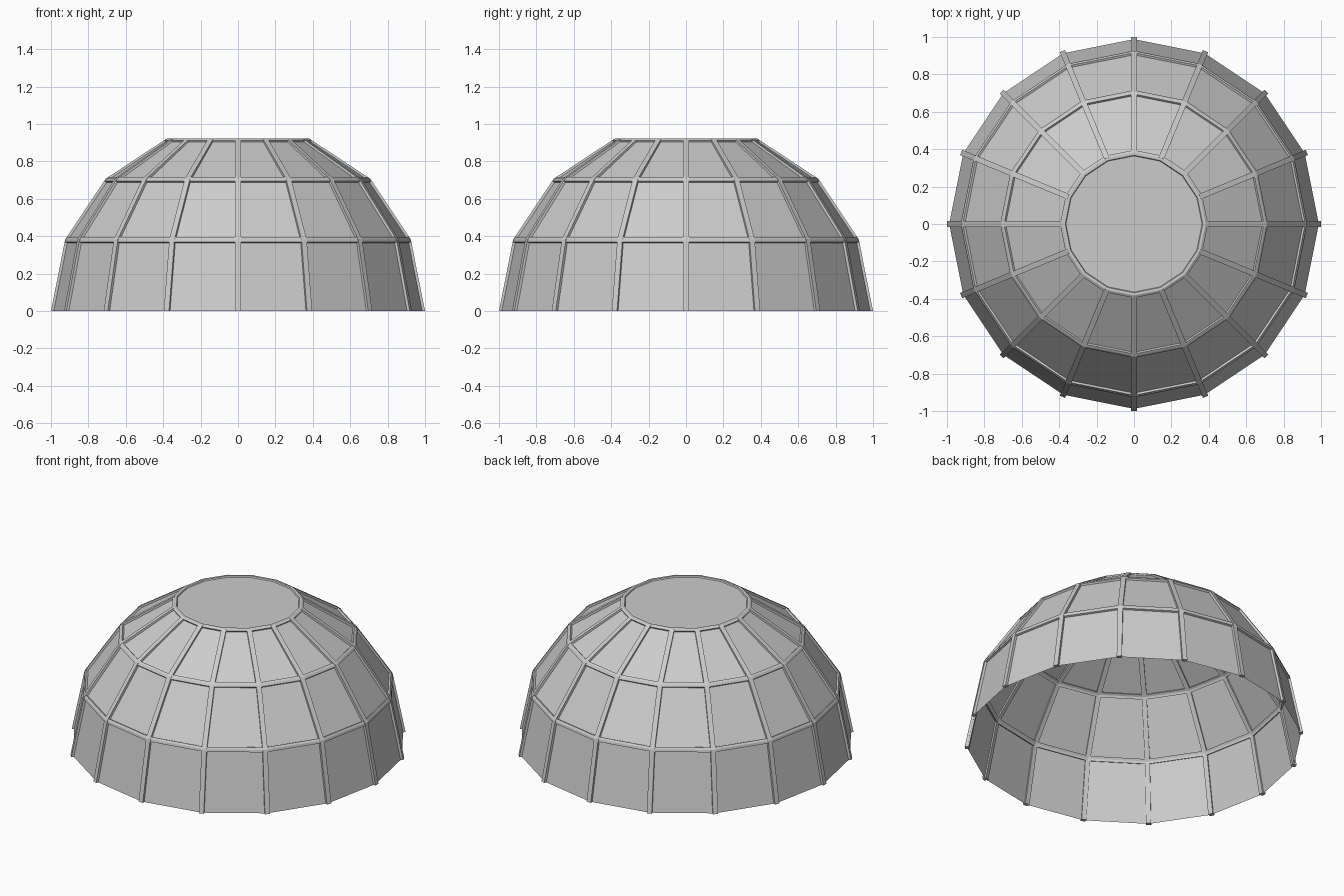
import bpy, bmesh, math

if "Cube" in bpy.data.objects:
    bpy.data.objects.remove(bpy.data.objects["Cube"])

N, R = 16, 0.988
STEP = 2 * math.pi / N
levels = [(R * math.cos(k * STEP), R * math.sin(k * STEP)) for k in range(4)]


def add_object(name, bm):
    mesh = bpy.data.meshes.new(name)
    bmesh.ops.recalc_face_normals(bm, faces=bm.faces[:])
    bm.to_mesh(mesh)
    bm.free()
    ob = bpy.data.objects.new(name, mesh)
    bpy.context.collection.objects.link(ob)
    return ob


def rings(bm, profile):
    return [[bm.verts.new((r * math.cos(i * STEP), r * math.sin(i * STEP), z))
             for i in range(N)] for r, z in profile]


def bridge(bm, a, b):
    for i in range(N):
        j = (i + 1) % N
        bm.faces.new((a[i], a[j], b[j], b[i]))


# Faceted panels with a flat cap, open underneath
bm = bmesh.new()
rows = rings(bm, levels)
for a, b in zip(rows, rows[1:]):
    bridge(bm, a, b)
bm.faces.new(rows[-1])
add_object("dome_panels", bm)

# Square-section beams: one vertical rib per corner, one hoop per level
T = 0.012
W = 0.015


def normal_angle(k):
    return k * STEP if k else 0.0


outer = [(r + T * math.cos(normal_angle(k)), z + T * math.sin(normal_angle(k)) * (k < 3) + (k == 3) * 0.008)
         for k, (r, z) in enumerate(levels)]
inner = [(r - T * math.cos(normal_angle(k)), z - T * math.sin(normal_angle(k)))
         for k, (r, z) in enumerate(levels)]

bm = bmesh.new()
for i in range(N):
    c, s = math.cos(i * STEP), math.sin(i * STEP)
    secs = []
    for o, n in zip(outer, inner):
        secs.append([bm.verts.new((r * c - w * s, r * s + w * c, z))
                     for (r, z), w in ((o, -W), (o, W), (n, W), (n, -W))])
    for a, b in zip(secs, secs[1:]):
        for k in range(4):
            m = (k + 1) % 4
            bm.faces.new((a[k], a[m], b[m], b[k]))
    bm.faces.new(secs[0][::-1])
    bm.faces.new(secs[-1])
add_object("ribs", bm)

# Hoops follow the bend of the dome above and below each level
bm = bmesh.new()
for k in (1, 2, 3):
    sec = []
    for side, off in ((outer, -1), (outer, 1), (inner, 1), (inner, -1)):
        r, z = side[k]
        a = (k + off * 0.5) * STEP
        if k == 3 and off == 1:
            a = math.pi / 2
        sec.append((r - off * W * math.sin(a), z + off * W * math.cos(a)))
    loops = rings(bm, [sec[0], outer[k], sec[1], sec[2], inner[k], sec[3]])
    for a, b in zip(loops, loops[1:] + loops[:1]):
        bridge(bm, a, b)
add_object("hoops", bm)
